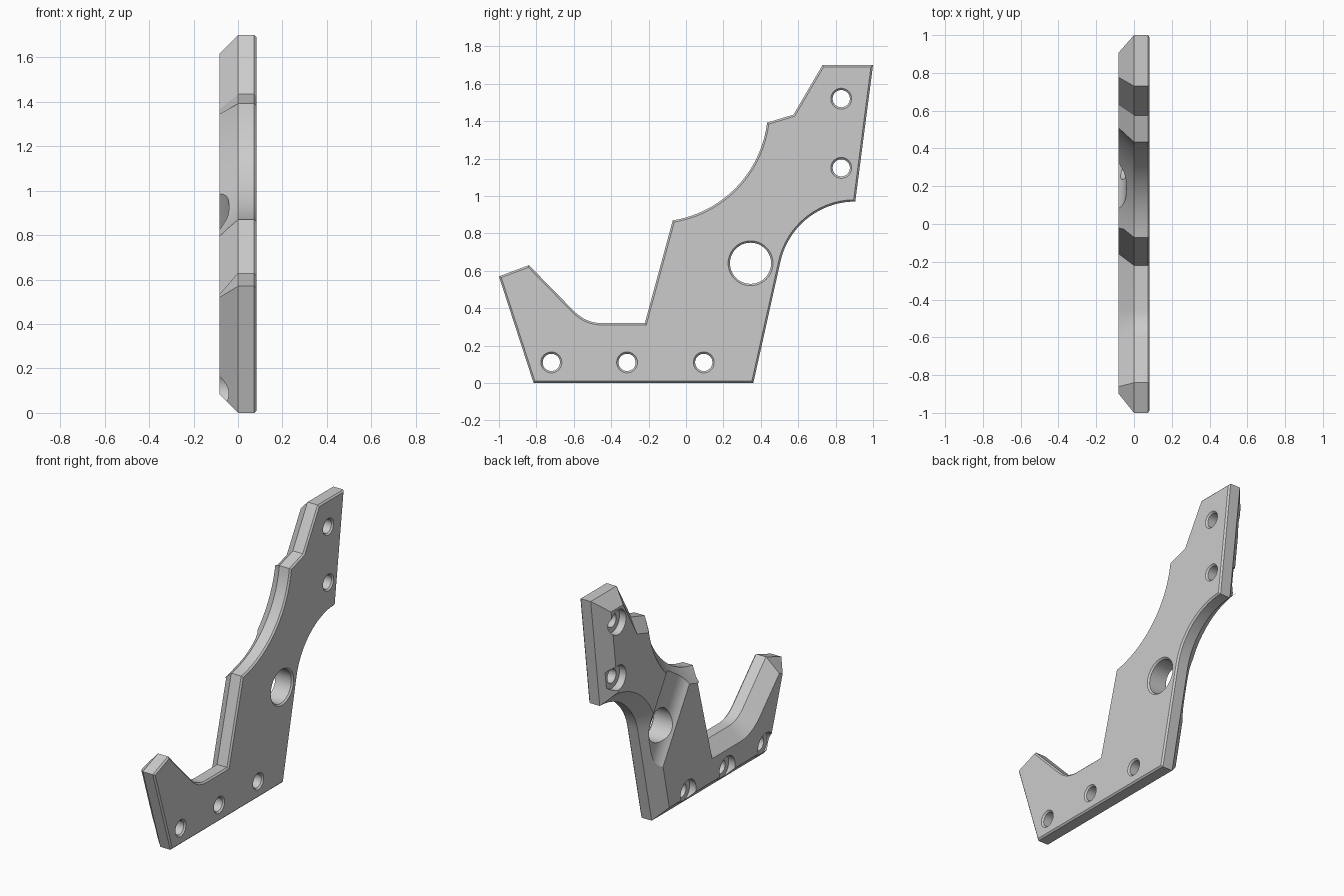
import bpy, bmesh, math
from mathutils import Vector

cube = bpy.data.objects.get("Cube")
if cube:
    bpy.data.objects.remove(cube)

HALF = 0.083      # half thickness of the plate
EDGE = 0.01       # small chamfer on the flat side


def arc(centre, radius, start, end, steps):
    """Points (y, z) on an arc, angles in degrees."""
    pts = []
    for i in range(steps + 1):
        a = math.radians(start + (end - start) * i / steps)
        pts.append(Vector((centre[0] + radius * math.cos(a), centre[1] + radius * math.sin(a))))
    return pts


def blend(a, corner, b, steps):
    """Rounded corner from a to b."""
    a, corner, b = Vector(a), Vector(corner), Vector(b)
    return [a.lerp(corner, i / steps).lerp(corner.lerp(b, i / steps), i / steps)
            for i in range(steps + 1)]


def inset(loop, dist):
    """Mitred inward offset of a counter-clockwise loop."""
    out = []
    for i, p in enumerate(loop):
        d1 = (p - loop[i - 1]).normalized()
        d2 = (loop[(i + 1) % len(loop)] - p).normalized()
        n1, n2 = Vector((-d1.y, d1.x)), Vector((-d2.y, d2.x))
        out.append(p + (n1 + n2) * dist / (1 + n1.dot(n2)))
    return out


def loft(name, rings):
    """Closed solid skinned through equal rings of 3D points."""
    bm = bmesh.new()
    rows = [[bm.verts.new(p) for p in ring] for ring in rings]
    n = len(rows[0])
    for low, high in zip(rows, rows[1:]):
        for i in range(n):
            j = (i + 1) % n
            bm.faces.new((low[i], low[j], high[j], high[i]))
    bm.faces.new(rows[0][::-1])
    bm.faces.new(rows[-1])
    bmesh.ops.recalc_face_normals(bm, faces=bm.faces)
    mesh = bpy.data.meshes.new(name)
    bm.to_mesh(mesh)
    bm.free()
    obj = bpy.data.objects.new(name, mesh)
    bpy.context.collection.objects.link(obj)
    return obj


# Side outline of the bracket
outline = [Vector((-0.815, 0)), Vector((0.36, 0))]
outline += arc((0.905, 0.56), 0.41, 168, 90, 20)
outline += [Vector(p) for p in ((1, 1.7), (0.73, 1.7), (0.575, 1.435))]
outline += arc((-0.165, 1.465), 0.603, -7, -81, 24)
outline += [Vector((-0.22, 0.32))]
outline += blend((-0.45, 0.32), (-0.535, 0.32), (-0.6, 0.385), 8)
outline += [Vector((-0.84, 0.63)), Vector((-1, 0.57))]

# Plate with a wide bevel on one side and a fine one on the other
levels = [(-HALF, HALF), (0, 0), (HALF - EDGE, 0), (HALF, EDGE)]
bracket = loft("bracket_plate",
               [[(x, p.x, p.y) for p in inset(outline, d)] for x, d in levels])


def hole(name, y, z, profile):
    """Round cutter along x from (radius, x) steps."""
    rings = []
    for r, x in profile:
        rings.append([(x, p.x, p.y) for p in arc((y, z), r, 0, 352.5, 47)])
    return loft(name, rings)


def bore(r):
    return [(r, HALF - EDGE), (r + 2 * EDGE, HALF + EDGE)]


# Shallow channel running across the plate through the large hole
along, across = Vector((0.528, -0.85)), Vector((0.85, 0.528))
mid = Vector((0.36, 0.653))
section = [(-1, -0.13)]
section += [(t / 12, -HALF + 0.042 * (1 - abs(t / 12) ** 3)) for t in range(-12, 13)]
section += [(1, -0.13)]
ends = []
for s in (-0.7, 0.7):
    ring = []
    for t, x in section:
        p = mid + along * s + across * t * 0.145
        ring.append((x, p.x, p.y))
    ends.append(ring)
cutters = [loft("channel_cutter", ends)]

# Large hole and counterbored screw holes
cutters.append(hole("large_hole_cutter", 0.345, 0.64, [(0.11, -0.13)] + bore(0.11)))
for y, z in ((-0.72, 0.11), (-0.315, 0.11), (0.095, 0.11), (0.83, 1.15), (0.83, 1.52)):
    steps = [(0.082, -0.13), (0.082, -0.035), (0.046, -0.035)] + bore(0.046)
    cutters.append(hole("screw_hole_cutter", y, z, steps))

bpy.ops.object.select_all(action='DESELECT')
bpy.context.view_layer.objects.active = bracket
bracket.select_set(True)
for cutter in cutters:
    cutter.hide_render = True
    mod = bracket.modifiers.new("cut", 'BOOLEAN')
    mod.operation = 'DIFFERENCE'
    mod.solver = 'EXACT'
    mod.object = cutter
    bpy.ops.object.modifier_apply(modifier=mod.name)
    bpy.data.objects.remove(cutter)

# Plain grey finish
grey = bpy.data.materials.new("plain_grey")
grey.use_nodes = True
colour = (0.6, 0.6, 0.6, 1)
grey.diffuse_color = colour
grey.node_tree.nodes["Principled BSDF"].inputs["Base Color"].default_value = colour
bracket.data.materials.clear()
bracket.data.materials.append(grey)
for face in bracket.data.polygons:
    face.material_index = 0
bpy.ops.object.shade_smooth_by_angle(angle=math.radians(25))
